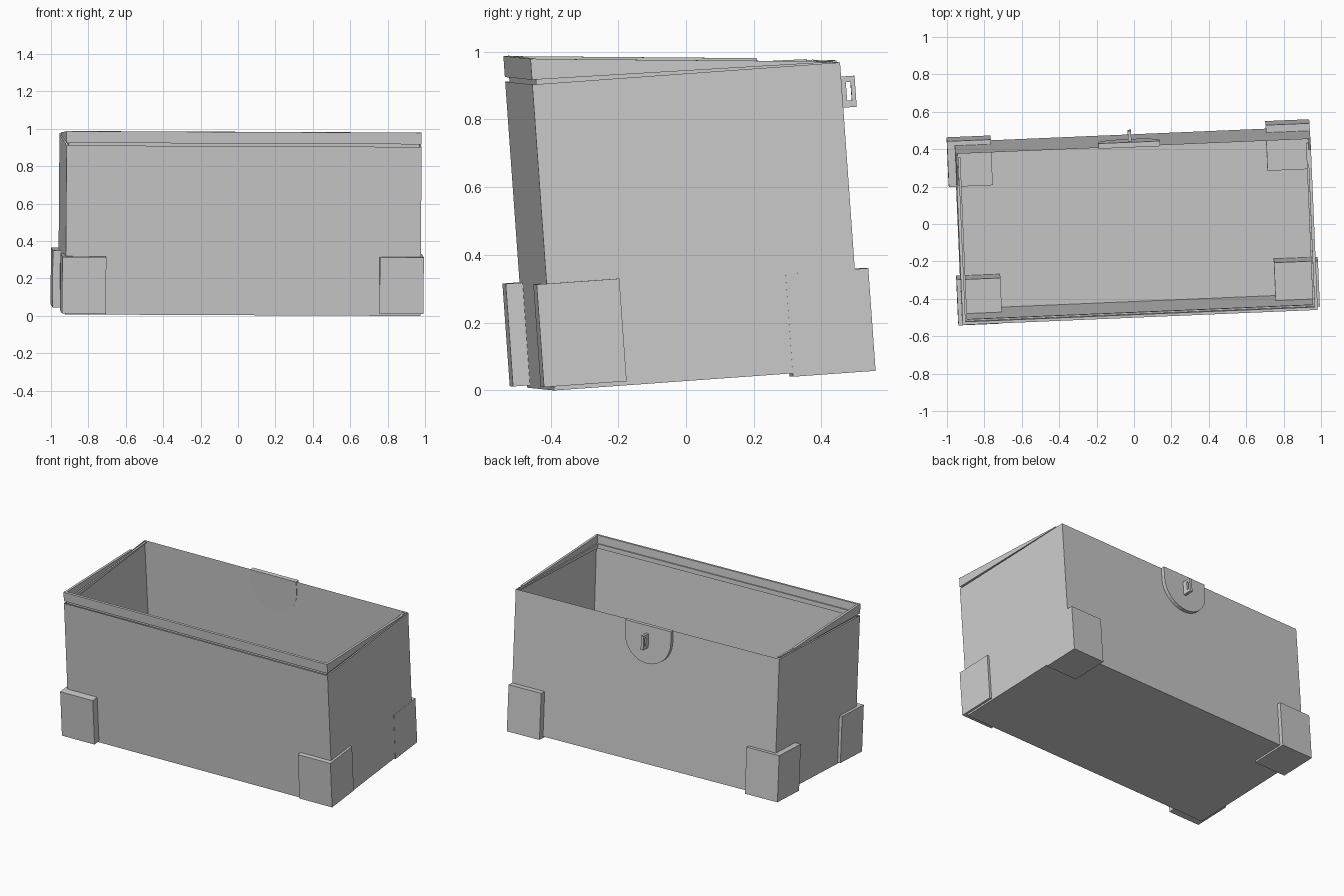
import bpy, bmesh, math
from mathutils import Matrix, Vector

if "Cube" in bpy.data.objects:
    bpy.data.objects.remove(bpy.data.objects["Cube"])

# The whole chest rests slightly tilted, so parts are built in its own frame
R = math.radians
FRAME = (Matrix.Translation((0.007, 0.025, 0.036)) @ Matrix.Rotation(R(2.4), 4, 'Z')
         @ Matrix.Rotation(R(4.1), 4, 'X') @ Matrix.Rotation(R(0.25), 4, 'Y'))
L, W, H = 0.95, 0.456, 0.906    # half length, half depth, height


def finish(name, bm):
    bmesh.ops.recalc_face_normals(bm, faces=bm.faces)
    bm.transform(FRAME)
    mesh = bpy.data.meshes.new(name)
    bm.to_mesh(mesh)
    bm.free()
    ob = bpy.data.objects.new(name, mesh)
    bpy.context.collection.objects.link(ob)
    return ob


def box(name, lo, hi):
    lo, hi = Vector(lo), Vector(hi)
    bm = bmesh.new()
    bmesh.ops.create_cube(bm, size=1)
    bm.transform(Matrix.Translation((lo + hi) / 2) @ Matrix.Diagonal((*(hi - lo), 1)))
    return finish(name, bm)


def prism(name, points, vec):
    bm = bmesh.new()
    face = bm.faces.new([bm.verts.new(p) for p in points])
    new = bmesh.ops.extrude_face_region(bm, geom=[face], use_keep_orig=True)['geom']
    bmesh.ops.translate(bm, vec=vec, verts=[v for v in new if isinstance(v, bmesh.types.BMVert)])
    return finish(name, bm)


# Open-topped body: inset the top face and push it down to the floor
bm = bmesh.new()
bmesh.ops.create_cube(bm, size=1)
bm.transform(Matrix.Translation((0, 0, H / 2)) @ Matrix.Diagonal((2 * L, 2 * W, H, 1)))
bm.faces.ensure_lookup_table()
top = max(bm.faces, key=lambda f: f.calc_center_median().z)
bmesh.ops.inset_region(bm, faces=[top], thickness=0.025)
bmesh.ops.translate(bm, verts=top.verts, vec=(0, 0, -H + 0.02))
finish("chest_body", bm)

# Corner blocks: side signs, overhang in x and y, base height
for name, sx, sy, ox, oy, z in (("front_right", 1, -1, 0.015, 0.03, 0.012),
                                ("front_left", -1, -1, 0.02, 0.05, 0.008),
                                ("back_right", 1, 1, 0.001, 0.04, -0.01),
                                ("back_left", -1, 1, 0.04, 0.025, -0.012)):
    xs = sorted((sx * (L + ox), sx * (L + ox - 0.235)))
    ys = sorted((sy * (W + oy), sy * (W + oy - 0.245)))
    box(name + "_corner_block", (xs[0], ys[0], z), (xs[1], ys[1], z + 0.304))

# Tapering lid frame above a thin recessed lip
box("lid_front", (-L, -W, 0.92), (L, -W + 0.016, 0.982))
box("lip_front", (-L + 0.012, -W + 0.012, H - 0.005), (L - 0.012, -W + 0.025, 0.93))
for name, s in (("left", -1), ("right", 1)):
    end = 0.29 if s < 0 else 0.40
    x = s * L
    prism("lid_side_" + name, [(x, -W, 0.92), (x, end, H + 0.003),
                               (x, end, 0.982 - 0.08 * (end + W)), (x, -W, 0.982)],
          (-s * 0.016, 0, 0))
    x = s * (L - 0.012)
    prism("lip_side_" + name, [(x, -W + 0.012, H - 0.004), (x, W - 0.02, H - 0.004),
                               (x, W - 0.02, H + 0.003), (x, -W + 0.012, 0.93)],
          (-s * 0.013, 0, 0))

# Round-bottomed lock plate on the back
cx, r, cz = -0.02, 0.165, 0.825
plate = [(cx - r, W - 0.005, 0.907)]
plate += [(cx - r * math.cos(a), W - 0.005, cz - r * math.sin(a))
          for a in (math.pi * i / 16 for i in range(17))]
plate += [(cx + r, W - 0.005, 0.907)]
prism("lock_plate", plate, (0, 0.028, 0))

# Upright staple with a slot
y0, y1, z0, z1 = W + 0.015, W + 0.08, 0.765, 0.857
for name, lo, hi in (("inner", (y0, z0), (y1 - 0.027, z1)),
                     ("outer", (y1 - 0.013, z0), (y1, z1)),
                     ("bottom", (y1 - 0.027, z0), (y1 - 0.013, z0 + 0.02)),
                     ("top", (y1 - 0.027, z1 - 0.017), (y1 - 0.013, z1))):
    box("staple_" + name, (cx - 0.005, *lo), (cx + 0.013, *hi))
